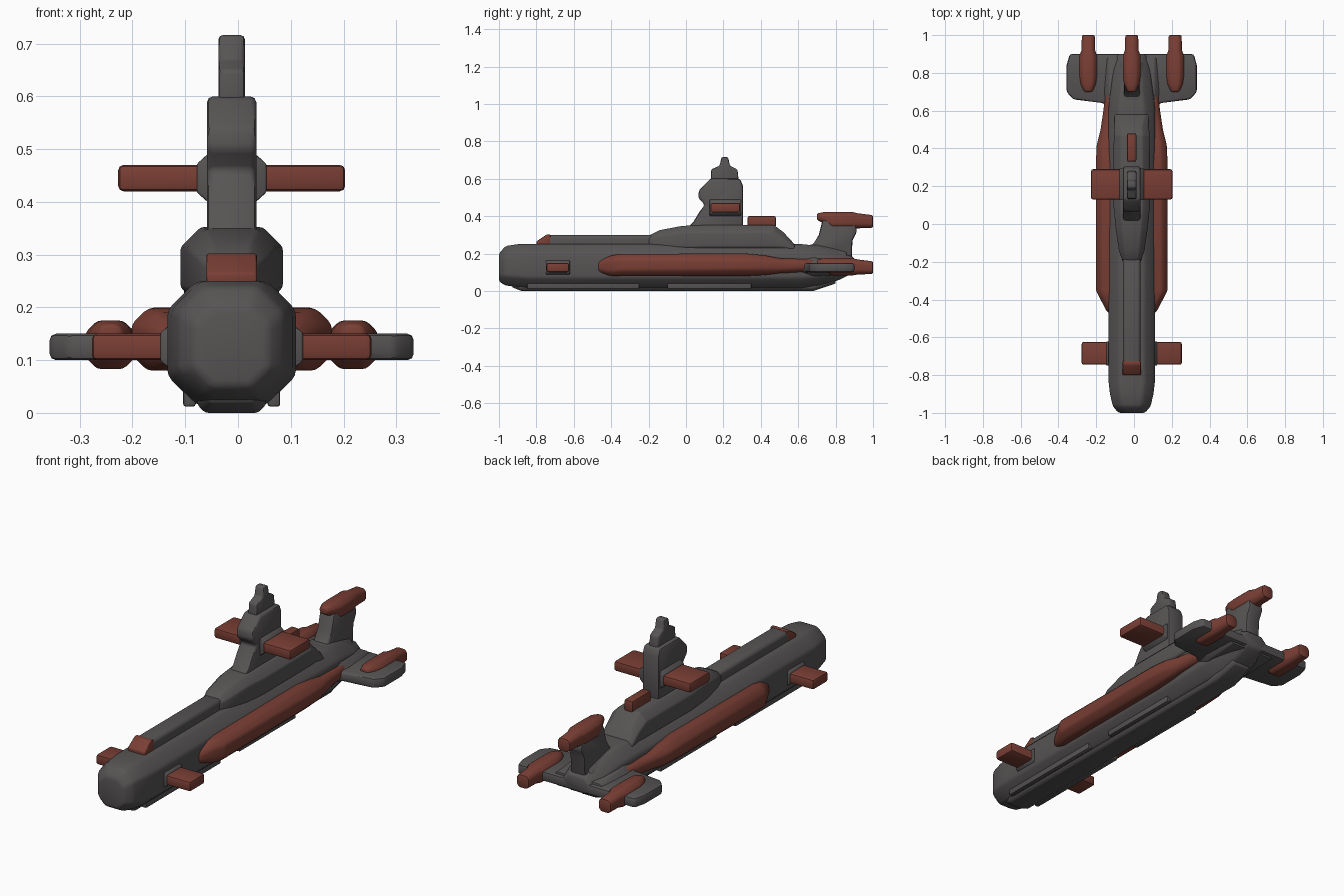
import bpy, bmesh
from math import radians

cube = bpy.data.objects.get("Cube")
if cube:
    bpy.data.objects.remove(cube, do_unlink=True)

CX = -0.012  # centreline of the boat


def material(name, rgb):
    m = bpy.data.materials.new(name)
    m.use_nodes = True
    m.diffuse_color = (*rgb, 1)
    bsdf = m.node_tree.nodes["Principled BSDF"]
    bsdf.inputs["Base Color"].default_value = (*rgb, 1)
    bsdf.inputs["Roughness"].default_value = 0.8
    return m


GREY = material("hull grey", (0.095, 0.088, 0.088))
RED = material("dull red", (0.19, 0.048, 0.034))


def skin(name, rings, mat, bevel):
    """Join equal rings of points into a capped, softly bevelled solid."""
    bm = bmesh.new()
    loops = [[bm.verts.new((x + CX, y, z)) for x, y, z in r] for r in rings]
    n = len(loops[0])
    for a, b in zip(loops, loops[1:]):
        for i in range(n):
            j = (i + 1) % n
            bm.faces.new((a[i], a[j], b[j], b[i]))
    bm.faces.new(loops[0])
    bm.faces.new(loops[-1])
    bmesh.ops.recalc_face_normals(bm, faces=bm.faces)
    if bevel:
        sharp = [e for e in bm.edges if e.calc_face_angle(0) > radians(25)]
        bmesh.ops.bevel(bm, geom=sharp, offset=bevel, segments=2, profile=0.5,
                        affect='EDGES', clamp_overlap=True)
    me = bpy.data.meshes.new(name)
    bm.to_mesh(me)
    bm.free()
    me.materials.append(mat)
    ob = bpy.data.objects.new(name, me)
    bpy.context.collection.objects.link(ob)
    bpy.ops.object.select_all(action='DESELECT')
    ob.select_set(True)
    bpy.context.view_layer.objects.active = ob
    bpy.ops.object.shade_smooth_by_angle(angle=radians(40))
    return ob


def loft(name, stations, mat, bevel=0.01, x=0):
    """Chamfered sections along y: (y, half width, bottom, top, chamfer)."""
    rings = []
    for y, w, lo, hi, c in stations:
        right = [(w - c, lo), (w, lo + c), (w, hi - c), (w - c, hi)]
        left = [(-px, pz) for px, pz in reversed(right)]
        rings.append([(x + px, y, pz) for px, pz in right + left])
    return skin(name, rings, mat, bevel)


def prism(name, points, lo, hi, axis, mat, bevel=0.01):
    """Extrude a flat outline along the x, y or z axis."""
    place = {"x": lambda p, t: (t, p[0], p[1]),
             "y": lambda p, t: (p[0], t, p[1]),
             "z": lambda p, t: (p[0], p[1], t)}[axis]
    return skin(name, [[place(p, t) for p in points] for t in (lo, hi)], mat, bevel)


def block(name, x, y, z, mat, bevel=0.01):
    outline = [(x[0], y[0]), (x[1], y[0]), (x[1], y[1]), (x[0], y[1])]
    return prism(name, outline, z[0], z[1], "z", mat, bevel)


# Main hull, rounded bow to tapered stern
loft("hull", [(-1, .07, .05, .2, .035), (-.965, .1, .03, .24, .05),
              (-.9, .115, .02, .25, .055), (-.84, .122, .015, .25, .055),
              (.62, .122, .015, .25, .055), (.72, .11, .025, .24, .055),
              (.82, .1, .06, .21, .05), (.9, .075, .1, .18, .03)], GREY, .012)

# Keel and bottom rails
loft("keel", [(-.93, .05, .02, .08, .01), (-.88, .065, 0, .08, .015),
              (.68, .065, 0, .08, .015), (.8, .055, .04, .1, .015)], GREY, .006)
for side, label in ((1, "left"), (-1, "right")):
    for end, (a, b) in (("front", (-.85, -.25)), ("rear", (-.1, .35))):
        block(f"{label}_{end}_rail", (side * .08 - .012, side * .08 + .012),
              (a, b), (.012, .06), GREY, .005)

# Raised spine and the broader deck around the sail
loft("spine", [(-.78, .045, .22, .265, .01), (-.73, .047, .22, .3, .012),
               (-.1, .047, .22, .3, .012)], GREY, .006)
loft("upper_deck", [(-.2, .047, .2, .295, .015), (-.14, .068, .2, .325, .03),
                    (-.02, .085, .2, .348, .035), (.1, .097, .2, .352, .038),
                    (.47, .095, .2, .352, .038), (.52, .09, .2, .315, .035),
                    (.58, .09, .2, .25, .02)], GREY)

# Sail with a narrower mast on top
prism("sail", [(.0, .33), (.04, .37), (.07, .42), (.1, .46), (.065, .5),
               (.07, .54), (.13, .6), (.29, .6), (.305, .56), (.305, .33)],
      -.047, .047, "x", GREY, .012)
prism("mast", [(.13, .56), (.135, .65), (.18, .67), (.19, .716), (.225, .716),
               (.235, .67), (.275, .65), (.285, .56)],
      -.025, .025, "x", GREY, .008)

# Diving planes with flared roots
def planes(name, span, y, z, root, flare):
    block(name, (-span, span), y, z, RED, .01)
    outline = [(-root, z[0] - flare), (root, z[0] - flare),
               (root + flare, z[0] - .002), (root + flare, z[1] + .002),
               (root, z[1] + flare), (-root, z[1] + flare),
               (-root - flare, z[1] + .002), (-root - flare, z[0] - .002)]
    prism(name + "_root", outline, y[0] - .004, y[1] + .004, "y", GREY, .004)


planes("sail_planes", .215, (.13, .29), (.42, .47), .046, .02)
planes("bow_planes", .265, (-.745, -.625), (.1, .15), .121, .014)

# Long side tanks, passing through the hull
loft("side_tanks", [(-.47, .128, .1, .16, .015), (-.4, .165, .08, .19, .025),
                    (-.35, .19, .08, .198, .03), (.32, .19, .08, .2, .035),
                    (.42, .185, .085, .19, .03), (.5, .165, .095, .175, .02),
                    (.6, .15, .1, .172, .02), (.73, .135, .105, .168, .015)], RED)

# Small deck fittings
prism("bow_hatch", [(-.8, .24), (-.8, .265), (-.745, .302), (-.725, .302),
                    (-.725, .24)], -.048, .048, "x", RED, .005)
block("rear_deck_locker", (-.024, .024), (.33, .48), (.34, .4), RED, .008)

# Tail planes and their fairing
half = [(.1, .58), (.15, .64), (.31, .66), (.345, .7), (.345, .84), (.328, .9)]
prism("tail_planes", half + [(-x, y) for x, y in reversed(half)],
      .1, .15, "z", GREY, .012)
loft("tail_fairing", [(.6, .125, .07, .2, .04), (.7, .16, .08, .175, .04),
                      (.88, .15, .09, .16, .03)], GREY)

# Upright tail fin
prism("tail_fin", [(.6, .2), (.68, .25), (.71, .3), (.73, .38), (.9, .38),
                   (.915, .32), (.89, .27), (.885, .15), (.62, .15)],
      -.042, .042, "x", GREY, .012)
loft("tail_fin_base", [(.58, .08, .15, .24, .03), (.7, .08, .15, .25, .04),
                       (.86, .06, .14, .22, .03)], GREY)

# Three stern pods: one on the fin, one on each plane
for label, x, z in (("upper", 0, .33), ("left", .23, .083), ("right", -.23, .083)):
    loft(f"{label}_stern_pod",
         [(.7, .022, z + .05, z + .085, .01), (.74, .04, z + .03, z + .092, .018),
          (.78, .047, z, z + .092, .022), (.89, .047, z, z + .092, .022),
          (.92, .036, z + .005, z + .085, .018), (1, .034, z + .008, z + .075, .014)],
         RED, .008, x)
